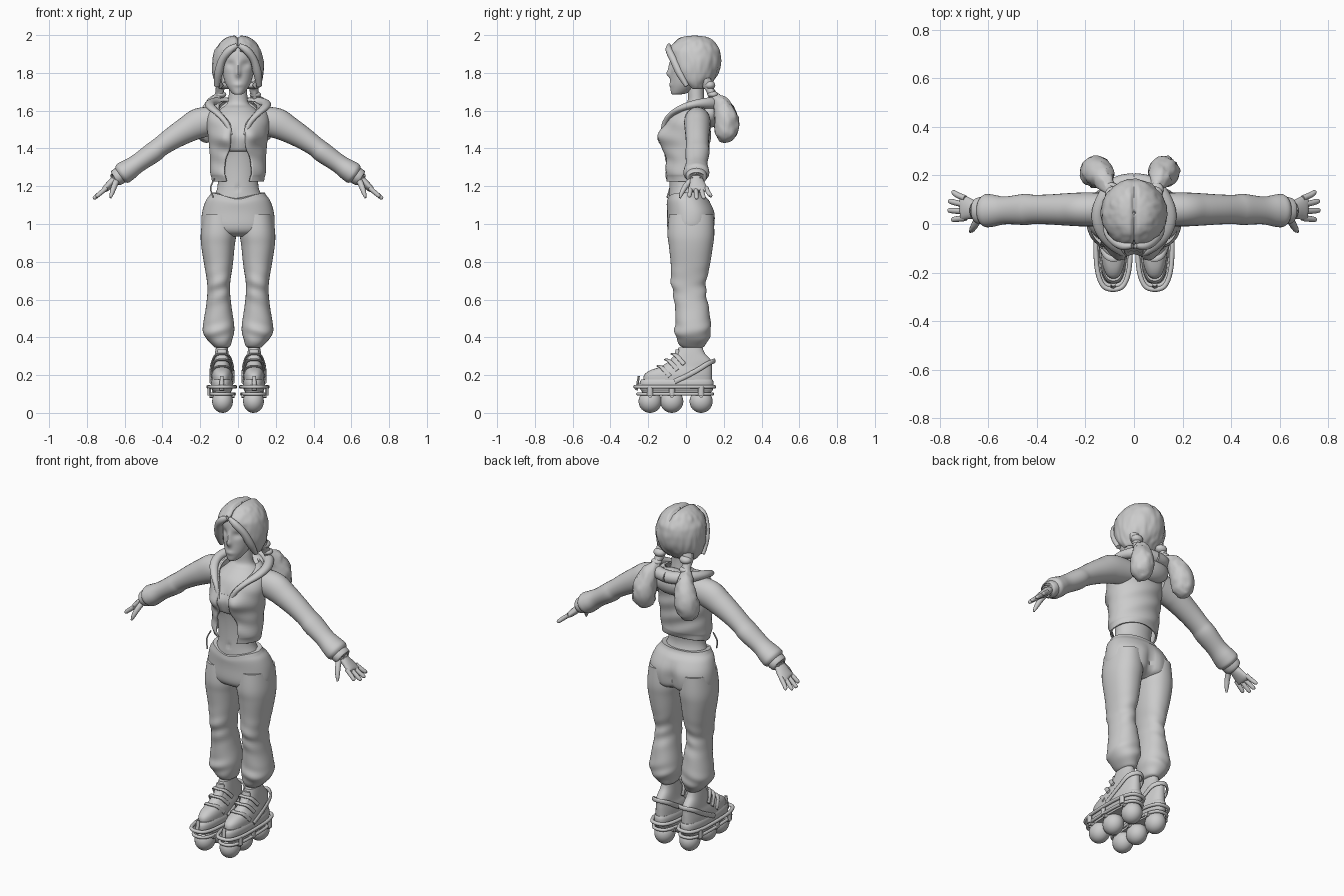
import bpy, bmesh, math
from mathutils import Vector, noise


def g(d, w):
    return math.exp(-(d / w) ** 2)


def resample(keys, steps, closed=False):
    """Smooth curve through key tuples (Catmull-Rom)."""
    n, out = len(keys), []
    at = (lambda i: keys[i % n]) if closed else (lambda i: keys[min(max(i, 0), n - 1)])
    for i in range(n if closed else n - 1):
        for s in range(steps):
            t = s / steps
            out.append([b + .5 * t * (c - a + t * (2*a - 5*b + 4*c - d + t * (3*(b - c) + d - a)))
                        for a, b, c, d in zip(at(i-1), at(i), at(i+1), at(i+2))])
    return out if closed else out + [list(keys[-1])]


def add(name, rings, wrap, closed, mirror, solid, shape):
    """Skin a stack of vertex rings into one object."""
    bm, m = bmesh.new(), len(rings[0])
    vs = [[bm.verts.new(shape(Vector(p)) if shape else p) for p in r] for r in rings]
    for i in range(len(vs) if closed else len(vs) - 1):
        a, b = vs[i], vs[(i + 1) % len(vs)]
        for j in range(m if wrap else m - 1):
            k = (j + 1) % m
            bm.faces.new((a[j], a[k], b[k], b[j]))
    if wrap and not closed:
        bm.faces.new(vs[0][::-1])
        bm.faces.new(vs[-1])
    if wrap:
        bmesh.ops.recalc_face_normals(bm, faces=bm.faces)
    me = bpy.data.meshes.new(name)
    bm.to_mesh(me)
    bm.free()
    for p in me.polygons:
        p.use_smooth = True
    me.set_sharp_from_angle(angle=math.radians(50))
    ob = bpy.data.objects.new(name, me)
    bpy.context.collection.objects.link(ob)
    if solid:
        ob.modifiers.new("Thickness", 'SOLIDIFY').thickness = solid
    if mirror:
        ob.modifiers.new("Mirror", 'MIRROR').use_clip = False
    return ob


def loft(name, keys, n=40, steps=5, power=2, mirror=False, solid=0, shape=None):
    """Horizontal rings from keys (z, x0, x1, y_front, y_back[, front gap in degrees])."""
    open_front = len(keys[0]) == 6
    rings = []
    for z, x0, x1, yf, yb, *gap in resample(keys, steps):
        a = math.radians(max(gap[0], 0)) if gap else 0
        ring = []
        for j in range(n + 1 if open_front else n):
            t = a + (2 * math.pi - 2 * a) * j / n
            s, c = math.sin(t), math.cos(t)
            e = 2 / power
            ring.append(((x0 + x1) / 2 + (x1 - x0) / 2 * math.copysign(abs(s) ** e, s),
                         (yf + yb) / 2 - (yb - yf) / 2 * math.copysign(abs(c) ** e, c), z))
        rings.append(ring)
    return add(name, rings, not open_front, False, mirror, solid, shape)


def sym(*rows):
    return [(z, -w, w, *rest) for z, w, *rest in rows]


def tube(name, keys, n=16, steps=5, ref=(0, 0, 1), closed=False, mirror=True, shape=None):
    """Sweep along keys (x, y, z, radius toward ref, radius across)."""
    path = resample(keys, steps, closed)
    pts, N, rings = [Vector(p[:3]) for p in path], len(path), []
    for i, (p, q) in enumerate(zip(pts, path)):
        a = pts[(i - 1) % N] if closed else pts[max(i - 1, 0)]
        b = pts[(i + 1) % N] if closed else pts[min(i + 1, N - 1)]
        t = (b - a).normalized()
        side = t.cross(Vector(ref)).normalized()
        up = side.cross(t)
        rings.append([p + up * q[3] * math.sin(u) + side * q[4] * math.cos(u)
                      for u in (2 * math.pi * k / n for k in range(n))])
    return add(name, rings, True, closed, mirror, 0, shape)


def ball(name, c, r, mirror=True):
    """Ellipsoid as a loft of latitude rings."""
    rows = [(c[2] - r[2] * math.cos(t), c[0] - r[0] * math.sin(t), c[0] + r[0] * math.sin(t),
             c[1] - r[1] * math.sin(t), c[1] + r[1] * math.sin(t))
            for t in (.02 + (math.pi - .04) * i / 16 for i in range(17))]
    return loft(name, rows, 28, 1, mirror=mirror)


# Sculpting bumps
def bust(v):
    if v.y < 0:
        v.y -= .034 * g(abs(v.x) - .07, .05) * g(v.z - 1.46, .055)
        v.y += .012 * g(v.x, .008) * g(v.z - 1.19, .01)
    return v


def jacket_shape(v):
    v = bust(v)
    v.z += .22 * max(v.y, 0) * max(0, min(1, (1.4 - v.z) / .15))
    v.y += .003 * math.sin(v.z * 70 + v.x * 25)
    return v


def face(v):
    if v.y < 0:
        x, z = v.x, v.z
        v.y -= g(x, .014) * (.02 * g(z - 1.795, .02) + .011 * g(z - 1.83, .028))
        v.y += .012 * g(abs(x) - .04, .024) * g(z - 1.845, .02)
        v.y -= .006 * g(x, .026) * g(z - 1.737, .011)
    return v


def strands(v):
    v += Vector((v.x, v.y - .05, 0)).normalized() * .005 * noise.noise(Vector((v.x * 45, v.y * 45, v.z * 14)))
    v.z -= .014 * g(v.x, .01) * max(0, min(1, (v.z - 1.85) / .1))
    return v


def tuft(v):
    return v + Vector((1, 1, .3)) * .007 * noise.noise(Vector((v.x * 50, v.y * 50, v.z * 22)))


def seat(v):
    if v.y > 0:
        v.y -= .025 * g(v.x, .03) * max(0, min(1, (1.12 - v.z) / .1))
    else:
        v.z -= .035 * g(v.x, .09) * max(0, (v.z - 1.08) / .085)
    return v


def folds(v):
    v.y += .004 * math.sin(v.z * 75 + v.x * 30) * (g(v.z - .66, .08) + g(v.z - .42, .06))
    return v


# Head, neck and torso
loft("head", sym((1.685, .015, -.07, -.04), (1.695, .034, -.079, .01), (1.74, .064, -.083, .07),
                 (1.80, .083, -.081, .11), (1.86, .092, -.082, .13), (1.92, .09, -.072, .13),
                 (1.96, .06, -.04, .1)), 72, 8, shape=face)
loft("torso", sym((1.05, .15, -.085, .1), (1.12, .138, -.092, .095), (1.2, .108, -.088, .07),
                  (1.3, .115, -.09, .085), (1.4, .13, -.1, .1), (1.48, .135, -.11, .11),
                  (1.56, .13, -.085, .11), (1.61, .09, -.035, .11), (1.64, .056, .005, .1),
                  (1.7, .048, .01, .095), (1.76, .048, .01, .1)), 56, 6, shape=bust)
loft("crop_top", sym((1.385, .128, -.102, .1), (1.40, .136, -.113, .105), (1.46, .142, -.119, .11),
                     (1.50, .138, -.108, .11)), 56, 5, shape=bust)

# Hair with centre parting, two tails
loft("hair_cap", sym((1.715, .1, 0, .1, 72), (1.75, .124, -.05, .14, 62), (1.80, .135, -.083, .172, 46),
                     (1.86, .136, -.093, .185, 36), (1.90, .129, -.096, .184, 22), (1.93, .116, -.09, .176, 7),
                     (1.965, .09, -.062, .152, 0), (1.99, .055, -.025, .115, 0), (2.0, .004, .04, .05, 0)),
     72, 5, solid=.028, shape=strands)
tube("front_lock", [(.006, -.09, 1.945, .01, .012), (.045, -.09, 1.92, .018, .02), (.083, -.066, 1.87, .02, .02),
                    (.103, -.034, 1.80, .02, .022), (.112, .005, 1.73, .012, .014)], ref=(0, 1, 0))
for side, xs in (("right", (.08, .088, .105, .12, .125, .122, .12)),
                 ("left", (-.085, -.1, -.125, -.148, -.16, -.165, -.165))):
    rest = ((.1, 1.765, .03), (.14, 1.685, .022), (.185, 1.635, .045), (.212, 1.565, .062),
            (.214, 1.51, .064), (.198, 1.46, .048), (.185, 1.436, .01))
    tube("hair_tail_" + side, [(x, y, z, r, r) for x, (y, z, r) in zip(xs, rest)],
         28, 7, (0, 1, 0), mirror=False, shape=tuft)
ball("hair_tie_upper", (.085, .125, 1.735), (.034, .03, .024))
ball("hair_tie_lower", (.092, .143, 1.685), (.03, .028, .018))

# Open jacket with hood, sleeves and cuffs
loft("jacket", sym((1.225, .138, -.112, .1, 27), (1.25, .142, -.12, .108, 29), (1.27, .147, -.122, .112, 30),
                   (1.34, .148, -.12, .118, 27), (1.40, .152, -.122, .125, 16), (1.46, .158, -.127, .13, 14),
                   (1.53, .166, -.115, .135, 14), (1.59, .155, -.08, .135, 34), (1.63, .12, -.03, .13, 58),
                   (1.65, .09, 0, .125, 72)), 72, 5, solid=.01, shape=jacket_shape)
tube("hood_edge", [(.038, -.128, 1.47, .01, .007), (.06, -.115, 1.53, .014, .012), (.1, -.078, 1.58, .014, .02),
                   (.14, -.02, 1.615, .018, .024), (.148, .05, 1.635, .022, .026), (.115, .125, 1.64, .03, .028),
                   (.06, .165, 1.635, .034, .034), (0, .175, 1.632, .035, .035)])
ball("hood_bag", (0, .125, 1.585), (.125, .065, .075), False)
tube("sleeve", [(.11, .06, 1.55, .07, .068), (.20, .06, 1.535, .08, .07), (.27, .06, 1.5, .07, .067),
                (.345, .06, 1.455, .06, .062), (.41, .06, 1.41, .053, .06), (.45, .06, 1.378, .055, .064),
                (.53, .056, 1.322, .05, .057), (.58, .055, 1.287, .056, .066), (.61, .055, 1.268, .058, .068),
                (.625, .055, 1.258, .045, .055)], 28)
tube("cuff", [(.605, .055, 1.27, .042, .052), (.63, .055, 1.254, .046, .056), (.65, .055, 1.241, .042, .05),
              (.652, .055, 1.24, .025, .035)], 24)
tube("waist_cord", [(-.125, -.075, 1.24, .004, .004), (-.145, -.085, 1.19, .004, .004),
                    (-.13, -.1, 1.14, .004, .004)], 8, ref=(0, 1, 0), mirror=False)

# Hands
tube("palm", [(.62, .055, 1.26, .022, .03), (.65, .056, 1.237, .022, .034), (.68, .062, 1.207, .02, .044),
              (.705, .066, 1.183, .016, .05), (.715, .066, 1.174, .008, .04)], 20)
for i, (y0, y1, tip) in enumerate(((.024, .018, .752), (.052, .056, .766), (.08, .094, .764), (.106, .13, .75))):
    k = (tip - .7) * .82
    tube(f"finger_{i + 1}", [(.695, y0, 1.192, .012, .012), (.7 + (tip - .7) * .5, (y0 + y1) / 2, 1.187 - k / 2, .012, .012),
                             (tip - .006, y1, 1.187 - k * .9, .01, .01), (tip, y1, 1.187 - k, .004, .004)], 12)
tube("thumb", [(.64, .03, 1.235, .016, .016), (.655, -.002, 1.2, .015, .015), (.667, -.022, 1.165, .012, .012),
               (.675, -.032, 1.138, .005, .005)], 12, ref=(0, 1, 0))

# Baggy trousers
loft("trouser_hips", sym((.935, .11, -.05, .1), (.955, .17, -.085, .14), (.99, .193, -.1, .154),
                         (1.06, .19, -.1, .154), (1.12, .172, -.102, .125), (1.15, .152, -.1, .098),
                         (1.168, .142, -.098, .09)), 56, 5, 2.2, shape=seat)
loft("trouser_leg", [(.345, .055, .12, -.01, .085), (.355, .04, .132, -.03, .1), (.39, .03, .165, -.05, .12),
                     (.43, .02, .186, -.06, .132), (.48, .022, .183, -.056, .13), (.56, .034, .17, -.058, .12),
                     (.64, .042, .162, -.07, .105), (.70, .04, .165, -.08, .108), (.78, .028, .178, -.08, .126),
                     (.88, .018, .194, -.09, .142), (.95, .01, .197, -.098, .15), (1.05, .02, .185, -.09, .145)],
     40, 6, 2.2, mirror=True, shape=folds)
loft("ankle", [(.24, .05, .12, -.02, .09), (.33, .054, .116, -.012, .085), (.38, .056, .112, -.005, .08)],
     28, 3, mirror=True)

# Skate shoes
loft("shoe_upper", [(.165, .03, .14, -.225, .138), (.2, .03, .14, -.222, .138), (.225, .034, .136, -.19, .138),
                    (.245, .04, .131, -.135, .137), (.275, .045, .127, -.09, .135), (.315, .05, .122, -.055, .1),
                    (.345, .054, .117, -.04, .088)], 36, 4, 2.4, mirror=True)
loft("shoe_sole", [(.105, .045, .125, -.22, .13), (.125, .03, .14, -.242, .143), (.16, .026, .144, -.245, .146),
                   (.178, .032, .138, -.235, .14)], 40, 3, 2.6, mirror=True)
loft("shoe_tongue", [(.27, .055, .115, -.085, -.03), (.31, .058, .112, -.062, -.03), (.335, .062, .108, -.055, -.035)],
     20, 3, 2.6, mirror=True)
tube("heel_strap", [(.026, -.06, .165, .013, .007), (.026, .04, .215, .013, .007), (.036, .115, .26, .013, .007),
                    (.085, .15, .275, .013, .007), (.134, .115, .26, .013, .007), (.144, .04, .215, .013, .007),
                    (.144, -.06, .165, .013, .007)], 12)
for i, (y, z) in enumerate(((-.145, .248), (-.105, .282), (-.07, .312))):
    tube(f"instep_strap_{i + 1}", [(.03, y + .06, z - .055, .012, .006), (.048, y + .02, z - .01, .012, .006),
                                   (.085, y, z, .012, .006), (.122, y + .02, z - .01, .012, .006),
                                   (.14, y + .06, z - .055, .012, .006)], 10, ref=(0, 1, 0))

# Skate frame rails, toe post, axles and ball wheels
for i, (z, w, yf, yb, r) in enumerate(((.138, .072, -.27, .15, .01), (.1, .066, -.255, .14, .009))):
    loop = []
    for k in range(20):
        s, c = math.sin(k * math.pi / 10), math.cos(k * math.pi / 10)
        loop.append((.086 + w * math.copysign(abs(s) ** .7, s),
                     (yf + yb) / 2 - (yb - yf) / 2 * math.copysign(abs(c) ** .7, c), z, r, r))
    tube(f"frame_rail_{i + 1}", loop, 10, 3, closed=True)
loft("frame_plate", [(.095, .04, .13, -.225, .125), (.115, .035, .137, -.235, .135)], 32, 1, 3, mirror=True)
tube("toe_post", [(.086, -.262, .12, .008, .012), (.086, -.25, .195, .006, .01)], 10, ref=(0, 1, 0))
for i, y in enumerate((-.19, -.075, .08)):
    ball(f"wheel_{i + 1}", (.082, y, .061), (.055, .061, .061))
    tube(f"axle_{i + 1}", [(.018, y, .092, .012, .012), (.152, y, .092, .012, .012)], 12)
    tube(f"rail_bracket_{i + 1}", [(.152, y, .14, .01, .016), (.152, y, .092, .01, .016)], 10, ref=(1, 0, 0))
